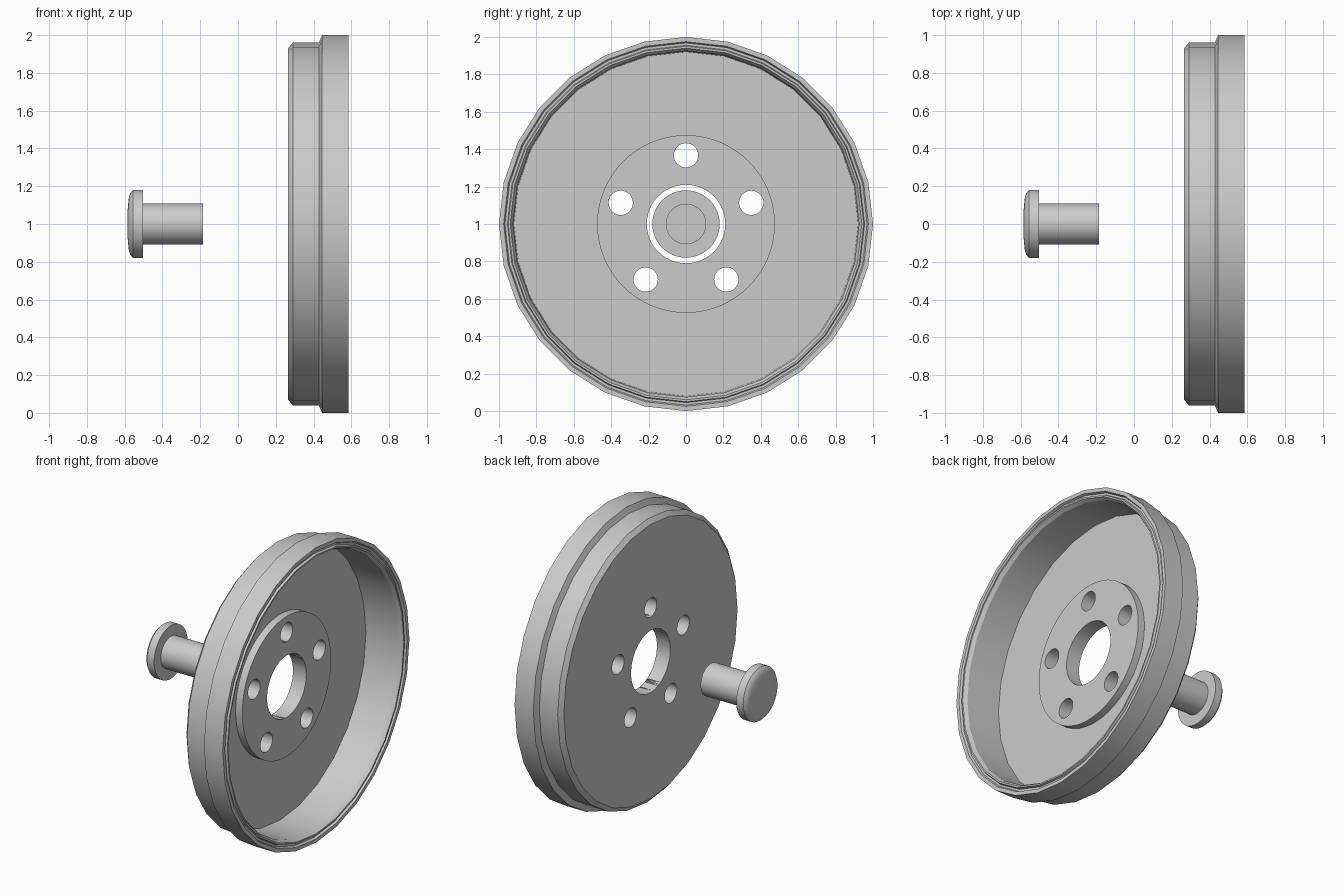
import bpy, bmesh
from math import sin, cos, pi

if "Cube" in bpy.data.objects:
    bpy.data.objects.remove(bpy.data.objects["Cube"])

AXIS_Z = 1.0


def lathe(name, profile, sides, y=0.0, z=AXIS_Z):
    """Closed solid turned about an x-parallel axis; profile is (x, radius)."""
    bm = bmesh.new()
    rings = []
    for x, r in profile:
        if r == 0:
            rings.append([bm.verts.new((x, y, z))] * sides)
        else:
            rings.append([bm.verts.new((x, y + r * sin(2 * pi * i / sides),
                                        z + r * cos(2 * pi * i / sides)))
                          for i in range(sides)])
    for a, b in zip(rings, rings[1:]):
        for i in range(sides):
            j = (i + 1) % sides
            bm.faces.new(list(dict.fromkeys((a[i], a[j], b[j], b[i]))))
    bmesh.ops.recalc_face_normals(bm, faces=bm.faces)
    mesh = bpy.data.meshes.new(name)
    bm.to_mesh(mesh)
    bm.free()
    ob = bpy.data.objects.new(name, mesh)
    bpy.context.collection.objects.link(ob)
    return ob


def cylinder(name, x0, x1, r, sides, y=0.0, z=AXIS_Z):
    return lathe(name, [(x0, 0), (x0, r), (x1, r), (x1, 0)], sides, y, z)


def activate(ob):
    bpy.ops.object.select_all(action='DESELECT')
    ob.select_set(True)
    bpy.context.view_layer.objects.active = ob


def combine(ob, tool, operation):
    activate(ob)
    mod = ob.modifiers.new("bool", 'BOOLEAN')
    mod.operation, mod.solver, mod.object = operation, 'EXACT', tool
    bpy.ops.object.modifier_apply(modifier=mod.name)
    bpy.data.objects.remove(tool, do_unlink=True)


# Brake drum: stepped outside, grooved lip, hollow inside
drum = lathe("brake_drum", [
    (0.265, 0), (0.265, 0.93), (0.29, 0.96), (0.428, 0.96), (0.445, 1.0),
    (0.585, 1.0), (0.585, 0.975), (0.57, 0.968), (0.57, 0.955),
    (0.585, 0.95), (0.585, 0.94), (0.56, 0.925), (0.315, 0.92), (0.315, 0)], 28)

# Raised hub seat, centre bore and five bolt holes
combine(drum, cylinder("hub_seat", 0.29, 0.365, 0.475, 64), 'UNION')
combine(drum, cylinder("bore_cutter", 0.1, 0.5, 0.21, 48), 'DIFFERENCE')
for k in range(5):
    a = 2 * pi * k / 5
    hole = cylinder("bolt_cutter", 0.1, 0.5, 0.065, 32,
                    0.367 * sin(a), AXIS_Z + 0.367 * cos(a))
    combine(drum, hole, 'DIFFERENCE')

# Separate pin with slightly domed head
pin = lathe("headed_pin", [
    (-0.585, 0), (-0.584, 0.08), (-0.578, 0.14), (-0.57, 0.165),
    (-0.555, 0.18), (-0.503, 0.18), (-0.503, 0.108), (-0.185, 0.108),
    (-0.185, 0)], 48)

for ob in (drum, pin):
    activate(ob)
    bpy.ops.object.shade_smooth_by_angle(angle=0.5)
